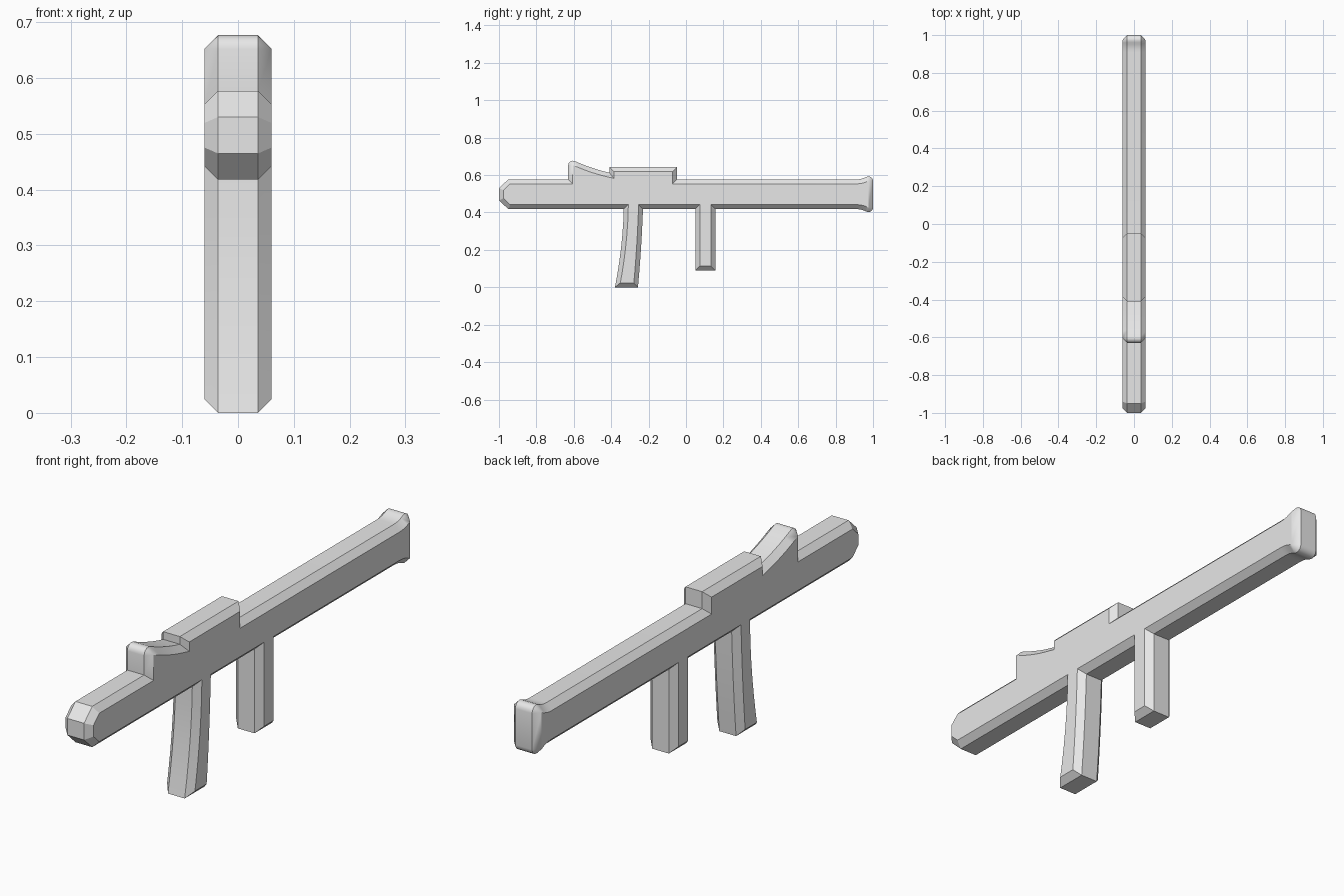
import bpy
import bmesh
import math
from mathutils import Vector

cube = bpy.data.objects.get("Cube")
if cube:
    bpy.data.objects.remove(cube, do_unlink=True)

HALF_WIDTH = 0.06
CHAMFER = 0.024
TOP, BOTTOM = 0.577, 0.418


def bend(a, b, c, n=6):
    """Quadratic curve from a to c, pulled towards b."""
    a, b, c = Vector(a), Vector(b), Vector(c)
    return [a.lerp(b, i / n).lerp(b.lerp(c, i / n), i / n) for i in range(n + 1)]


def arc(centre, start, end, r=0.025, n=5):
    """Rounded corner about a centre, angles in degrees."""
    angles = [math.radians(start + (end - start) * i / n) for i in range(n + 1)]
    return [Vector(centre) + r * Vector((math.cos(t), math.sin(t))) for t in angles]


def inset(points, d):
    """Mitred inset of a clockwise outline."""
    result = []
    for i, p in enumerate(points):
        e1 = (p - points[i - 1]).normalized()
        e2 = (points[(i + 1) % len(points)] - p).normalized()
        n1, n2 = Vector((e1.y, -e1.x)), Vector((e2.y, -e2.x))
        result.append(p + (n1 + n2) * d / (1 + n1.dot(n2)))
    return result


# Side outline as (y, z), clockwise from the underside of the nose
nose = [(-0.95, BOTTOM), (-1, 0.465), (-1, 0.53), (-0.95, TOP)]
sight = ([(-0.63, TOP)] + arc((-0.605, 0.652), 180, 66)
         + bend((-0.59, 0.673), (-0.5, 0.633), (-0.41, 0.613))[1:])
top_block = [(-0.41, 0.643), (-0.048, 0.643), (-0.048, TOP)]
flare_top = (bend((0.91, TOP), (0.94, TOP), (0.9625, 0.5897), 4)[:-1]
             + arc((0.975, 0.568), 120, 0))
mid = (TOP + BOTTOM) / 2
flare_bottom = [Vector((p[0], 2 * mid - p[1])) for p in reversed(flare_top)]
front_grip = [(0.157, BOTTOM), (0.157, 0.09), (0.05, 0.09), (0.05, BOTTOM)]
rear_grip = (bend((-0.23, BOTTOM), (-0.238, 0.2), (-0.257, 0))
             + bend((-0.38, 0), (-0.337, 0.22), (-0.333, BOTTOM)))

outline = [Vector(p) for p in nose + sight + top_block + flare_top
           + flare_bottom + front_grip + rear_grip]
inner = inset(outline, CHAMFER)

# Chamfered slab: inset side faces joined through the full outline
bm = bmesh.new()
layers = [(-HALF_WIDTH, inner), (CHAMFER - HALF_WIDTH, outline),
          (HALF_WIDTH - CHAMFER, outline), (HALF_WIDTH, inner)]
rings = [[bm.verts.new((x, p.x, p.y)) for p in pts] for x, pts in layers]
for a, b in zip(rings, rings[1:]):
    for i in range(len(a)):
        bm.faces.new((a[i - 1], a[i], b[i], b[i - 1]))
bm.faces.new(rings[0])
bm.faces.new(rings[-1])
bmesh.ops.remove_doubles(bm, verts=bm.verts, dist=0.005)
bmesh.ops.recalc_face_normals(bm, faces=bm.faces)

mesh = bpy.data.meshes.new("launcher_body")
bm.to_mesh(mesh)
bm.free()
body = bpy.data.objects.new("launcher_body", mesh)
bpy.context.collection.objects.link(body)

# Plain grey finish
grey = bpy.data.materials.new("light_grey")
grey.use_nodes = True
colour = (0.8, 0.8, 0.8, 1)
grey.diffuse_color = colour
grey.node_tree.nodes["Principled BSDF"].inputs["Base Color"].default_value = colour
mesh.materials.append(grey)

bpy.ops.object.select_all(action="DESELECT")
body.select_set(True)
bpy.context.view_layer.objects.active = body
bpy.ops.object.shade_smooth_by_angle(angle=math.radians(30))
